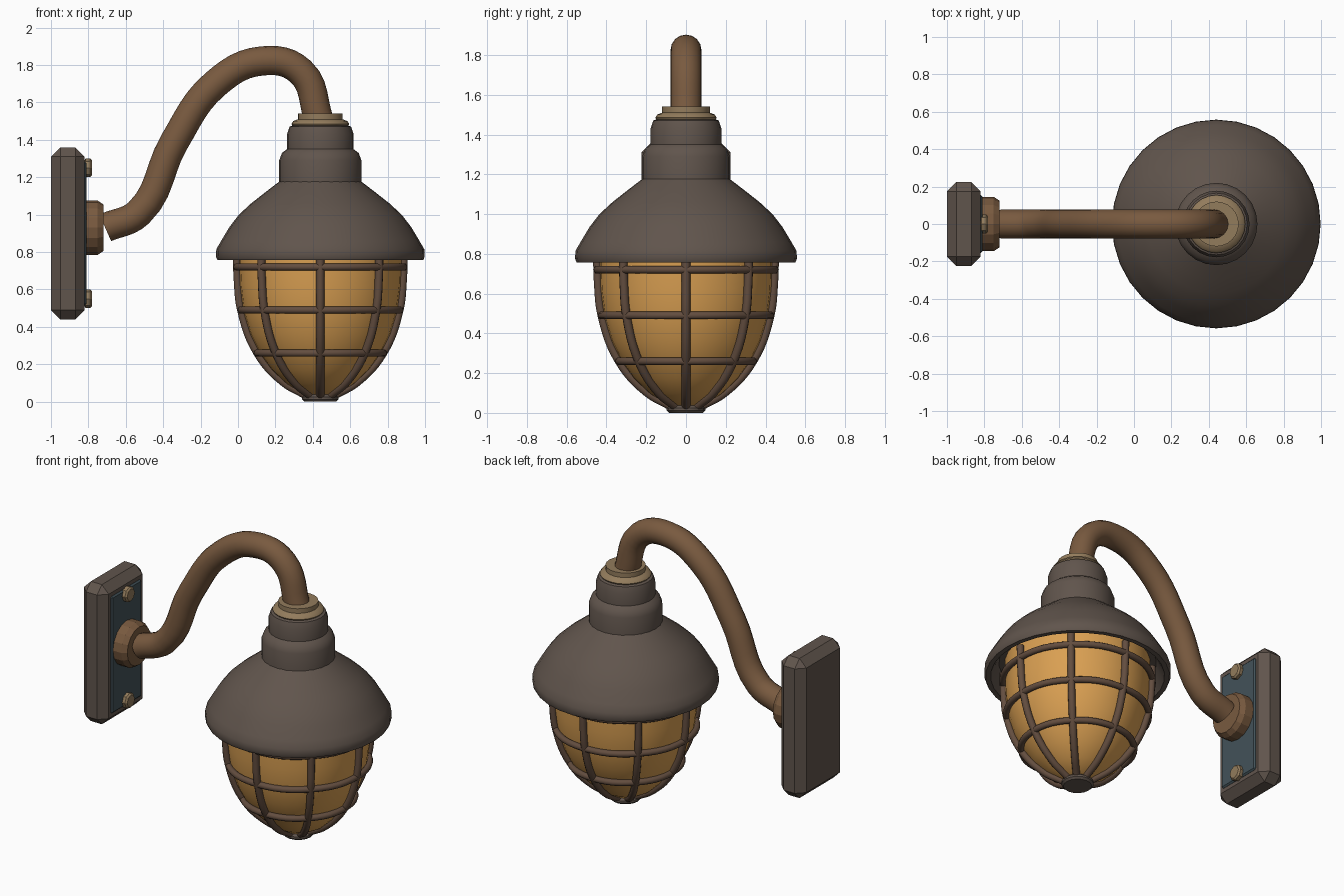
import bpy, bmesh, math
from mathutils import Vector, Matrix

if "Cube" in bpy.data.objects:
    bpy.data.objects.remove(bpy.data.objects["Cube"], do_unlink=True)

LAMP = Vector((0.44, 0, 0))


def material(name, rgb):
    m = bpy.data.materials.new(name)
    m.use_nodes = True
    m.diffuse_color = (*rgb, 1)
    bsdf = next(n for n in m.node_tree.nodes if n.type == 'BSDF_PRINCIPLED')
    bsdf.inputs["Base Color"].default_value = (*rgb, 1)
    return m


DARK = material("dark iron", (0.118, 0.09, 0.073))
COPPER = material("aged copper", (0.19, 0.102, 0.05))
CAGE = material("cage bronze", (0.125, 0.075, 0.05))
BRASS = material("dull brass", (0.29, 0.2, 0.107))
GLASS = material("amber glass", (0.7, 0.35, 0.085))
BLUE = material("slate blue", (0.055, 0.085, 0.1))


def finish(name, bm, mat, smooth=None):
    bmesh.ops.recalc_face_normals(bm, faces=bm.faces)
    me = bpy.data.meshes.new(name)
    bm.to_mesh(me)
    bm.free()
    me.materials.append(mat)
    ob = bpy.data.objects.new(name, me)
    bpy.context.collection.objects.link(ob)
    if smooth:
        bpy.ops.object.select_all(action='DESELECT')
        ob.select_set(True)
        bpy.context.view_layer.objects.active = ob
        bpy.ops.object.shade_smooth_by_angle(angle=math.radians(smooth))
    return ob


def lathe(name, profile, mat, sides=32, smooth=35, place=None):
    """Spin a (radius, height) profile around z; the ends are capped."""
    bm = bmesh.new()
    rings = []
    for r, z in profile:
        rings.append([bm.verts.new((r * math.cos(a), r * math.sin(a), z))
                      for a in (2 * math.pi * i / sides for i in range(sides))])
    for low, high in zip(rings, rings[1:]):
        for i in range(sides):
            j = (i + 1) % sides
            bm.faces.new((low[i], low[j], high[j], high[i]))
    bm.faces.new(rings[0])
    bm.faces.new(rings[-1])
    bm.transform(place or Matrix.Translation(LAMP))
    return finish(name, bm, mat, smooth)


def box(name, centre, size, bevel, mat):
    bm = bmesh.new()
    bmesh.ops.create_cube(bm, size=1)
    bm.transform(Matrix.Translation(centre) @ Matrix.Diagonal((*size, 1)))
    bmesh.ops.bevel(bm, geom=bm.edges[:], offset=bevel, segments=1, affect='EDGES')
    return finish(name, bm, mat)


def tube(name, points, radius, mat, cyclic=False, roundness=4):
    cu = bpy.data.curves.new(name, 'CURVE')
    cu.dimensions = '3D'
    cu.bevel_depth = radius
    cu.bevel_resolution = roundness
    cu.resolution_u = 6
    cu.use_fill_caps = True
    sp = cu.splines.new('BEZIER')
    sp.bezier_points.add(len(points) - 1)
    for bp, co in zip(sp.bezier_points, points):
        bp.co = co
        bp.handle_left_type = bp.handle_right_type = 'AUTO'
    sp.use_cyclic_u = cyclic
    cu.materials.append(mat)
    ob = bpy.data.objects.new(name, cu)
    bpy.context.collection.objects.link(ob)
    return ob


# Wall mount
box("wall_plate", (-0.91, 0, 0.9), (0.18, 0.45, 0.92), 0.05, DARK)
box("mount_panel", (-0.825, 0, 0.9), (0.03, 0.31, 0.77), 0.009, BLUE)


def facing_x(x, z):
    return Matrix.Translation((x, 0, z)) @ Matrix.Rotation(math.pi / 2, 4, 'Y')


for label, z in (("upper", 1.25), ("lower", 0.55)):
    lathe(label + "_bolt", [(0.03, 0), (0.05, 0.01), (0.05, 0.035), (0.04, 0.045)],
          BRASS, 8, None, facing_x(-0.825, z))
lathe("arm_flange", [(0.145, 0), (0.145, 0.07), (0.125, 0.1)],
      COPPER, 16, None, facing_x(-0.82, 0.93))

# Gooseneck arm
ARM = [(-0.71, 0.93), (-0.53, 1.01), (-0.34, 1.39), (-0.12, 1.7),
       (0.13, 1.822), (0.335, 1.765), (0.435, 1.5)]
tube("gooseneck_arm", [(x, 0, z) for x, z in ARM], 0.078, COPPER, roundness=6)

# Collar, neck and shade
lathe("collar", [(0.14, 1.46), (0.155, 1.485), (0.145, 1.5), (0.12, 1.51), (0.12, 1.54)],
      BRASS, 24)
lathe("neck", [(0.22, 1.15), (0.22, 1.29), (0.205, 1.33), (0.178, 1.35),
               (0.178, 1.43), (0.165, 1.47), (0.14, 1.48)], DARK, 24)
lathe("shade", [(0.47, 0.85), (0.5, 0.79), (0.52, 0.757), (0.55, 0.757), (0.558, 0.775),
                (0.556, 0.815), (0.53, 0.86), (0.485, 0.935), (0.435, 1.0),
                (0.37, 1.06), (0.3, 1.115), (0.235, 1.165), (0.2, 1.19)], DARK, 32)

# Glass globe
lathe("glass_globe", [(0.06, 0.025), (0.18, 0.095), (0.26, 0.17), (0.325, 0.26),
                      (0.375, 0.36), (0.412, 0.48), (0.43, 0.62), (0.435, 0.75), (0.435, 0.86)],
      GLASS, 32, 45)

# Guard cage: vertical bars and rings
BAR = [(0.447, 0.8), (0.442, 0.65), (0.424, 0.49), (0.337, 0.26), (0.2, 0.105), (0.08, 0.035)]
for i in range(8):
    turn = Matrix.Rotation(i * math.pi / 4, 3, 'Z')
    tube(f"cage_bar_{i + 1}", [LAMP + turn @ Vector((r, 0, z)) for r, z in BAR],
         0.022, CAGE, roundness=3)
for label, r, z in (("top", 0.447, 0.72), ("middle", 0.424, 0.49), ("bottom", 0.337, 0.26)):
    ring = [LAMP + Vector((r * math.cos(a), r * math.sin(a), z))
            for a in (i * math.pi / 4 for i in range(8))]
    tube(label + "_cage_ring", ring, 0.02, CAGE, cyclic=True, roundness=3)
lathe("cage_cap", [(0.085, 0), (0.097, 0.012), (0.097, 0.025), (0.075, 0.045)], DARK, 16)
